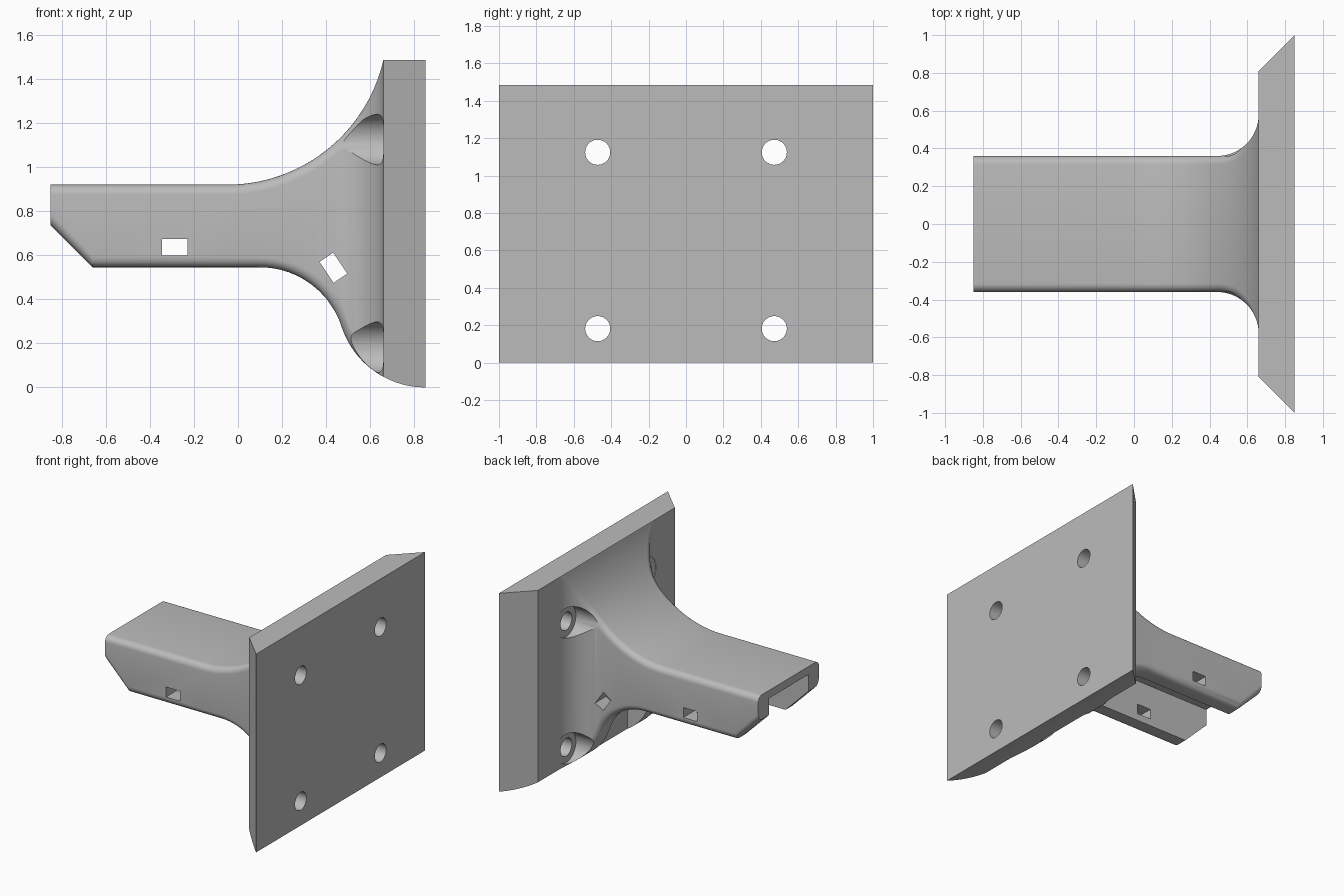
import bpy, bmesh, math
from mathutils import Matrix

if "Cube" in bpy.data.objects:
    bpy.data.objects.remove(bpy.data.objects["Cube"], do_unlink=True)

PLATE_X, BACK_X, TOP = 0.66, 0.85, 1.485
ARM_TOP, ARM_BOTTOM, ARM_HALF = 0.92, 0.545, 0.36
SWEEP_X, SWEEP_R = -0.05, 0.728      # upper sweep from arm to plate
SIDE_R = 0.22                        # side fillet


def top_z(x):
    d = max(0.0, x - SWEEP_X)
    return min(TOP, ARM_TOP + SWEEP_R - math.sqrt(SWEEP_R ** 2 - min(d, SWEEP_R) ** 2))


def bottom_z(x):
    if x < -0.66:
        return ARM_BOTTOM - 0.66 - x
    if x < 0.1:
        return ARM_BOTTOM
    if x < 0.47:
        return 0.156 + math.sqrt(0.389 ** 2 - (x - 0.1) ** 2)
    return 0.4 - math.sqrt(0.4 ** 2 - min(0.4, BACK_X - x) ** 2)


def arm_half(x):
    d = min(SIDE_R, max(0.0, x - PLATE_X + SIDE_R))
    return ARM_HALF + SIDE_R - math.sqrt(SIDE_R ** 2 - d ** 2)


def stretch(f, x, limit):
    slope = (f(x + 0.004) - f(x - 0.004)) / 0.008
    return min(limit, math.sqrt(1 + slope * slope))


def section(x, w, zb, zt, r=0.0, ky=1.0, kt=1.0, kb=1.0, segs=6):
    """Rectangle across the arm, with elliptical rounded corners."""
    pts = []
    corners = ((1, 1, kt), (-1, 1, kt), (-1, -1, kb), (1, -1, kb))
    for i, (sy, sz, k) in enumerate(corners):
        ry, rz = r * ky, r * k
        cz = zt - rz if sz > 0 else zb + rz
        for j in range(segs + 1 if r else 1):
            a = (i + j / segs) * math.pi / 2
            pts.append((x, sy * (w - ry) + ry * math.cos(a), cz + rz * math.sin(a)))
    return pts


def finish(name, bm):
    bmesh.ops.recalc_face_normals(bm, faces=bm.faces)
    me = bpy.data.meshes.new(name)
    bm.to_mesh(me)
    bm.free()
    ob = bpy.data.objects.new(name, me)
    bpy.context.collection.objects.link(ob)
    return ob


def loft(name, rings):
    bm = bmesh.new()
    loops = [[bm.verts.new(p) for p in ring] for ring in rings]
    n = len(loops[0])
    for a, b in zip(loops, loops[1:]):
        for i in range(n):
            j = (i + 1) % n
            bm.faces.new((a[i], a[j], b[j], b[i]))
    bm.faces.new(loops[0])
    bm.faces.new(loops[-1])
    return finish(name, bm)


def side_prism(name, outline, half):
    """Side outline in x and z, extruded across y."""
    return loft(name, [[(x, y, z) for x, z in outline] for y in (-half, half)])


def rod(name, radius, x0, x1, y, z):
    bm = bmesh.new()
    place = Matrix.Translation(((x0 + x1) / 2, y, z)) @ Matrix.Rotation(math.pi / 2, 4, "Y")
    bmesh.ops.create_cone(bm, cap_ends=True, segments=48, radius1=radius,
                          radius2=radius, depth=x1 - x0, matrix=place)
    return finish(name, bm)


def slot_box(name, cx, cz, angle):
    c, s = math.cos(angle), math.sin(angle)
    pts = [(u * 0.0575, v * 0.0375) for u, v in ((-1, -1), (1, -1), (1, 1), (-1, 1))]
    return side_prism(name, [(cx + u * c - v * s, cz + u * s + v * c) for u, v in pts], 0.9)


def combine(target, tool, operation):
    tool.hide_render = True
    mod = target.modifiers.new("Cut", "BOOLEAN")
    mod.operation, mod.solver, mod.object = operation, "EXACT", tool
    bpy.context.view_layer.objects.active = target
    bpy.ops.object.modifier_apply(modifier=mod.name)
    bpy.data.objects.remove(tool, do_unlink=True)


# Arm flaring into the plate, outer edges rounded
stations = [-0.85, -0.66] + [SWEEP_X + 0.035 * i for i in range(14)]
stations += [0.44 + SIDE_R * math.sin(math.pi / 2 * i / 18) for i in range(19)]
rings = []
for x in stations:
    r = 0.045 * max(0.03, min(1.0, (PLATE_X - x) / 0.12))
    rings.append(section(x, arm_half(x), bottom_z(x), top_z(x), r, stretch(arm_half, x, 2),
                         stretch(top_z, x, 3), stretch(bottom_z, x, 3)))
rings.append(section(0.7, 0.57, 0.07, 1.47, 0.001))
arm = loft("arm", rings)

# Back plate with slanted sides and a curved lower edge
bracket = loft("wall_bracket", [
    section(x, 0.81 + x - PLATE_X, bottom_z(x), TOP)
    for x in [PLATE_X + (BACK_X - PLATE_X) * i / 10 for i in range(11)]])
bracket.data.vertices.update()if hasattr(bracket.data.vertices, "update") else None
combine(bracket, arm, "UNION")

# Channel open below, its ceiling following the upper sweep
ceiling_r = SWEEP_R + 0.06
outline = [(-1, -0.1), (-1, ARM_TOP - 0.06)]
for i in range(21):
    a = math.asin(0.7 / ceiling_r) * i / 20
    outline.append((SWEEP_X + ceiling_r * math.sin(a),
                    ARM_TOP + SWEEP_R - ceiling_r * math.cos(a)))
outline.append((0.65, -0.1))
combine(bracket, side_prism("channel_cutter", outline, 0.235), "DIFFERENCE")

# Tie slots through both walls
combine(bracket, slot_box("tie_slot", -0.287, 0.637, 0), "DIFFERENCE")
combine(bracket, slot_box("tie_slot", 0.433, 0.543, math.radians(-56)), "DIFFERENCE")

# Screw holes and head clearances
for y in (-0.472, 0.472):
    for z in (0.182, 1.125):
        combine(bracket, rod("head_cutter", 0.115, 0.3, PLATE_X + 0.002, y, z), "DIFFERENCE")
        combine(bracket, rod("screw_cutter", 0.067, 0.6, 0.95, y, z), "DIFFERENCE")

# Grey plastic
grey = bpy.data.materials.new("plain_grey")
grey.use_nodes = True
colour = (0.5, 0.5, 0.5, 1)
grey.diffuse_color = colour
grey.node_tree.nodes["Principled BSDF"].inputs["Base Color"].default_value = colour
bracket.data.materials.clear()
bracket.data.materials.append(grey)

bpy.ops.object.select_all(action="DESELECT")
bracket.select_set(True)
bpy.context.view_layer.objects.active = bracket
bpy.ops.object.shade_smooth_by_angle(angle=math.radians(28))
